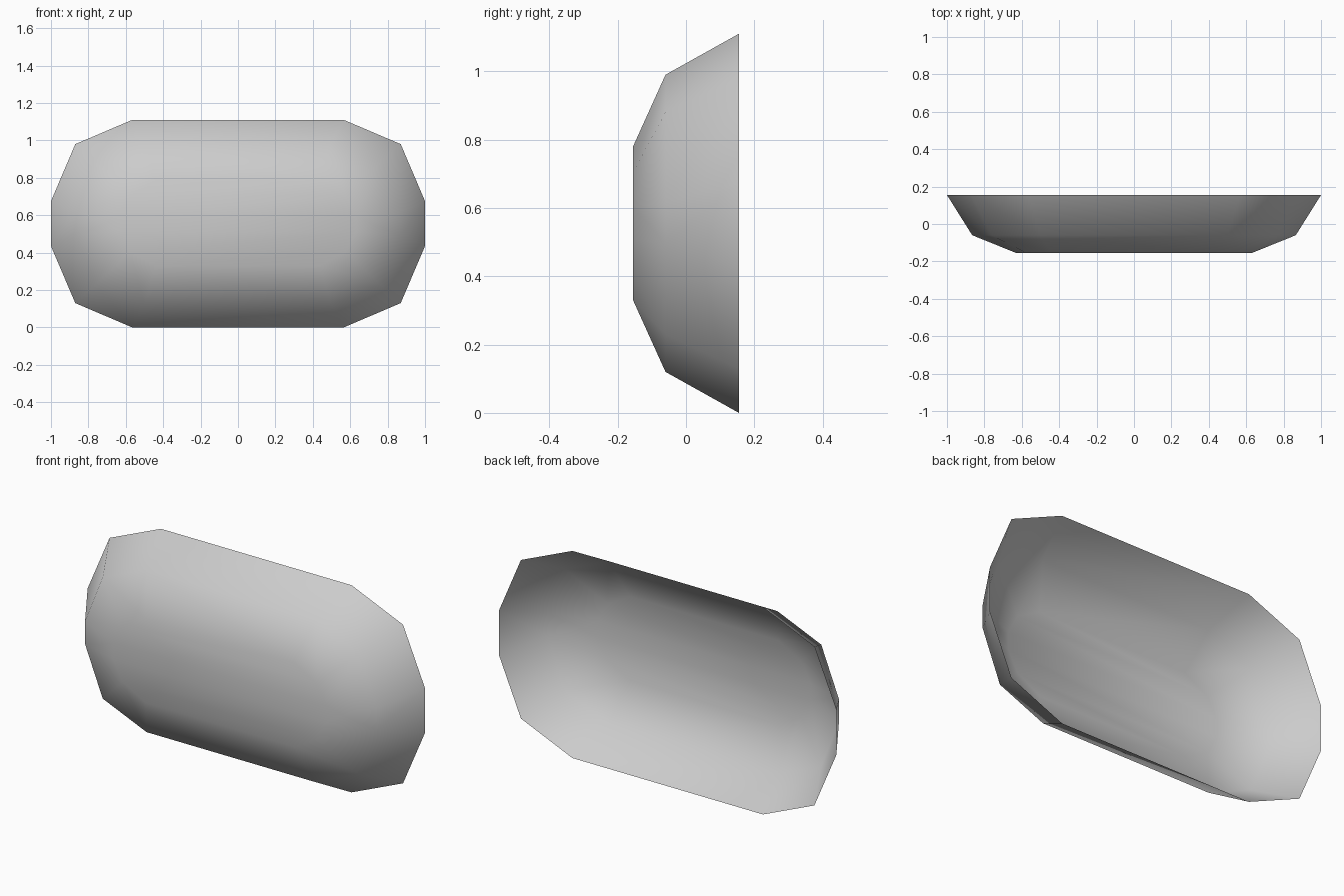
import bpy
import bmesh
from mathutils import Vector

cube = bpy.data.objects.get("Cube")
if cube:
    bpy.data.objects.remove(cube, do_unlink=True)

MID_Z = 0.555

# One material for the whole shell
grey = bpy.data.materials.new("plain_grey")
grey.use_nodes = True
colour = (0.6, 0.6, 0.6, 1)
grey.diffuse_color = colour
grey.node_tree.nodes["Principled BSDF"].inputs["Base Color"].default_value = colour


def ring(bm, y, quarter):
    """Mirror a quarter outline (x, height above centre) into a closed ring."""
    right = quarter + [(x, -h) for x, h in reversed(quarter)]
    outline = right + [(-x, h) for x, h in reversed(right)]
    return [bm.verts.new((x, y, MID_Z + h)) for x, h in outline]


bm = bmesh.new()
# Rim, shoulder and floor outlines, each from the long side round to the end
rim = ring(bm, 0.155, [(0.565, 0.555), (0.87, 0.425), (1.0, 0.12)])
shoulder = ring(bm, -0.06, [(0.5, 0.435), (0.76, 0.325), (0.865, 0.06)])
floor = ring(bm, -0.155, [(0.44, 0.225), (0.575, 0.15), (0.63, 0.045)])

# Sloping walls
count = len(rim)
for outer, inner in ((rim, shoulder), (shoulder, floor)):
    for i in range(count):
        j = (i + 1) % count
        bm.faces.new((outer[i], inner[i], inner[j], outer[j]))

# Floor in long strips from end to end
for i in range(count // 2 - 1):
    bm.faces.new((floor[i], floor[-1 - i], floor[-2 - i], floor[i + 1]))

# Shallow dent in the slope at each end
ends = [f for f in bm.faces
        if all(abs(v.co.z - MID_Z) < 0.07 for v in f.verts)
        and abs(f.calc_center_median().x) > 0.5]
for v in bmesh.ops.poke(bm, faces=ends)["verts"]:
    side = 1 if v.co.x > 0 else -1
    v.co = Vector((side * 0.71, -0.112, MID_Z))

bm.normal_update()
# Outside of the floor faces the front
if sum(f.normal.y * f.calc_area() for f in bm.faces) > 0:
    bmesh.ops.reverse_faces(bm, faces=bm.faces[:])
for f in bm.faces:
    f.smooth = True

mesh = bpy.data.meshes.new("tray_shell")
bm.to_mesh(mesh)
bm.free()
mesh.materials.append(grey)
tray = bpy.data.objects.new("tray_shell", mesh)
bpy.context.collection.objects.link(tray)
